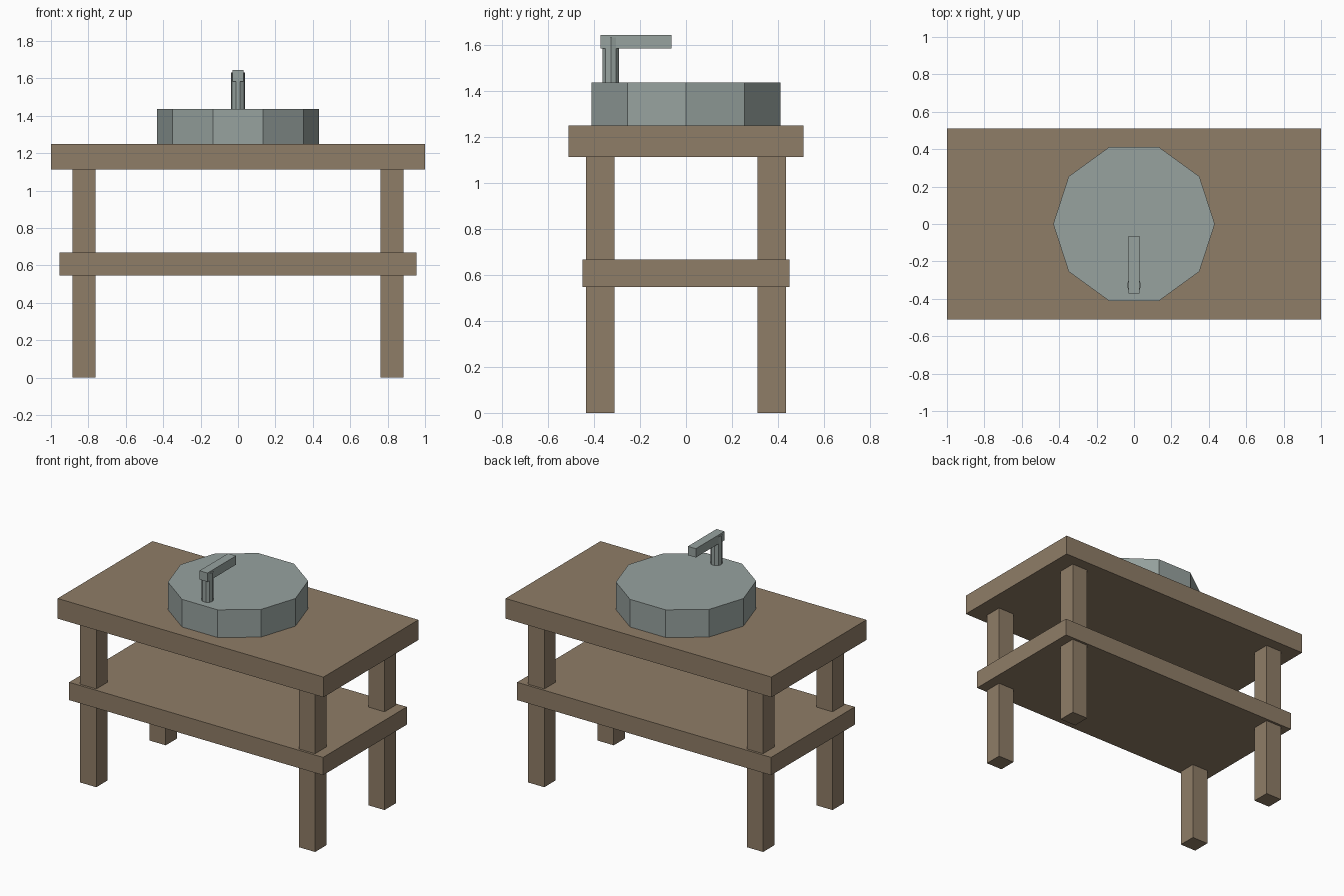
import bpy
import math

if "Cube" in bpy.data.objects:
    bpy.data.objects.remove(bpy.data.objects["Cube"])


def material(name, rgb):
    m = bpy.data.materials.new(name)
    m.diffuse_color = (*rgb, 1.0)
    m.use_nodes = True
    m.node_tree.nodes["Principled BSDF"].inputs["Base Color"].default_value = m.diffuse_color
    return m


wood = material("brown wood", (0.275, 0.205, 0.135))
stone = material("grey ceramic", (0.31, 0.362, 0.347))


def box(name, lo, hi, mat):
    """Box between two opposite corners."""
    bpy.ops.mesh.primitive_cube_add(size=1, location=[(a + b) / 2 for a, b in zip(lo, hi)])
    ob = bpy.context.object
    ob.name = name
    ob.scale = [b - a for a, b in zip(lo, hi)]
    bpy.ops.object.transform_apply(location=False, rotation=False, scale=True)
    ob.data.materials.append(mat)
    return ob


def prism(name, radius, y, z0, z1, mat):
    """Ten-sided upright prism with a corner pointing along +x."""
    bpy.ops.mesh.primitive_cylinder_add(vertices=10, radius=radius, depth=z1 - z0,
                                        location=(0, y, (z0 + z1) / 2),
                                        rotation=(0, 0, math.pi / 2))
    ob = bpy.context.object
    ob.name = name
    ob.data.materials.append(mat)
    return ob


# Table top and lower shelf
box("table_top", (-1, -0.51, 1.112), (1, 0.51, 1.249), wood)
box("lower_shelf", (-0.955, -0.45, 0.547), (0.955, 0.45, 0.668), wood)

# Four square legs
for sx, side in ((-1, "left"), (1, "right")):
    for sy, end in ((-1, "front"), (1, "back")):
        cx, cy, h = sx * 0.823, sy * 0.373, 0.061
        box(f"{end}_{side}_leg", (cx - h, cy - h, 0), (cx + h, cy + h, 1.112), wood)

# Basin, faucet post and spout
prism("basin", 0.432, 0, 1.249, 1.437, stone)
prism("faucet_post", 0.038, -0.327, 1.437, 1.632, stone)
box("faucet_spout", (-0.03, -0.371, 1.584), (0.03, -0.063, 1.644), stone)
